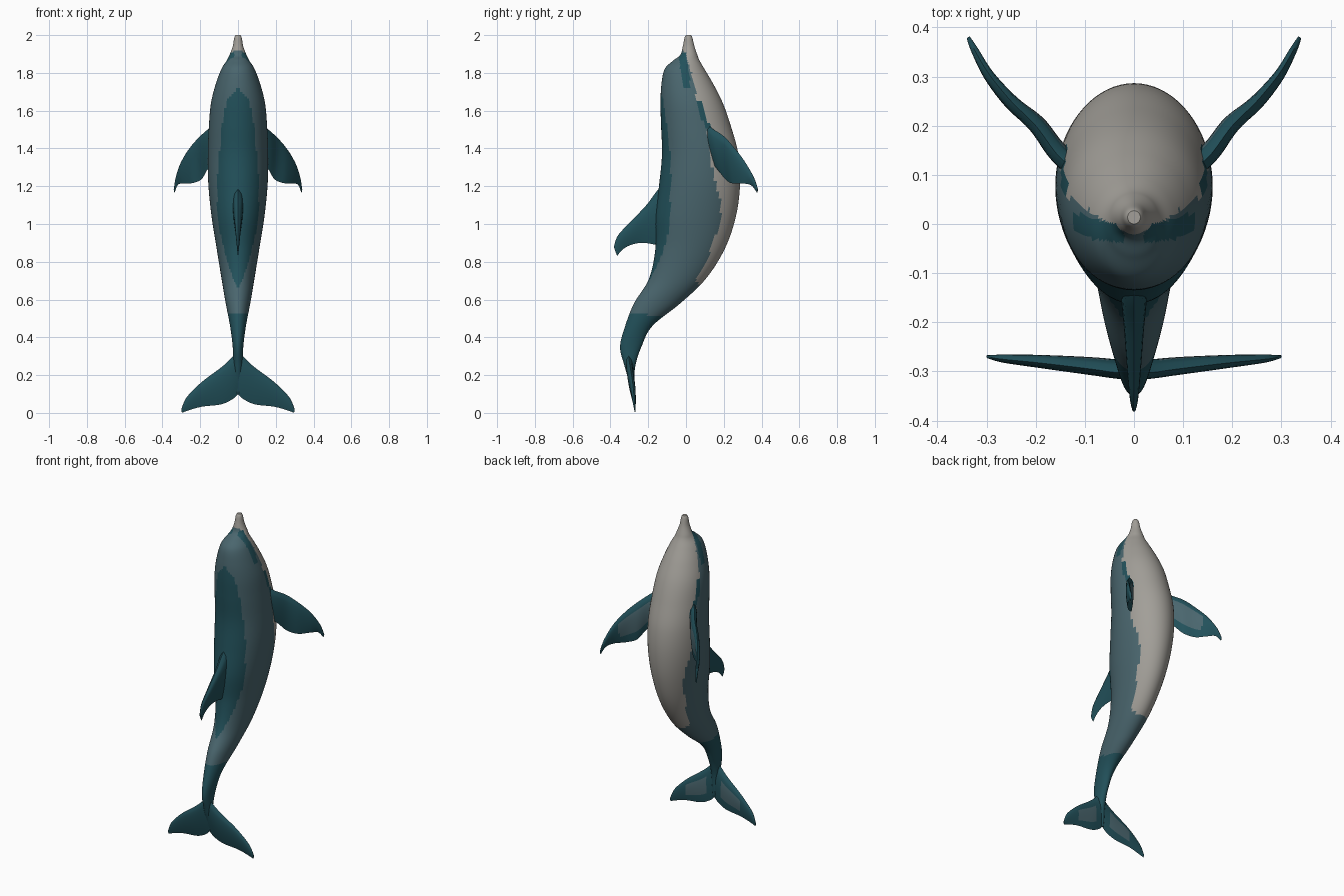
import bpy, bmesh, math
from mathutils import Vector

if "Cube" in bpy.data.objects:
    bpy.data.objects.remove(bpy.data.objects["Cube"])


def material(name, rgb):
    m = bpy.data.materials.new(name)
    m.diffuse_color = (*rgb, 1)
    m.use_nodes = True
    m.node_tree.nodes["Principled BSDF"].inputs["Base Color"].default_value = m.diffuse_color
    return m


MATS = [material("dark teal", (0.016, 0.082, 0.104)),
        material("grey teal", (0.068, 0.132, 0.155)),
        material("pale grey", (0.36, 0.345, 0.315))]
DARK, MID, PALE = 0, 1, 2


def smooth_rows(rows, steps):
    """Catmull-Rom interpolation through rows of numbers."""
    out = []
    for i in range(len(rows) - 1):
        a, b, c, d = (rows[max(i - 1, 0)], rows[i], rows[i + 1],
                      rows[min(i + 2, len(rows) - 1)])
        for s in range(steps):
            t = s / steps
            out.append([0.5 * (2 * q + (r - p) * t + (2 * p - 5 * q + 4 * r - w) * t * t
                               + (3 * q - p - 3 * r + w) * t ** 3)
                        for p, q, r, w in zip(a, b, c, d)])
    return out + [list(rows[-1])]


def lerp_table(table, z):
    """Value at z from a table sorted by falling z."""
    for (z0, v0), (z1, v1) in zip(table, table[1:]):
        if z1 <= z <= z0:
            return v0 + (v1 - v0) * (z0 - z) / (z0 - z1)
    return None


def loft(name, rings, paint, mirror=False):
    """Skin closed rings; paint(centre, row fraction, column fraction) picks a material."""
    bm = bmesh.new()
    vs = [[bm.verts.new(p) for p in r] for r in rings]
    n = len(rings[0])
    for i in range(len(vs) - 1):
        for j in range(n):
            k = (j + 1) % n
            f = bm.faces.new((vs[i][j], vs[i][k], vs[i + 1][k], vs[i + 1][j]))
            f.material_index = paint(f.calc_center_median(), i / len(vs), j / n)
    for end in (vs[0], vs[-1]):
        f = bm.faces.new(end)
        f.material_index = paint(f.calc_center_median(), 0, 0)
    bmesh.ops.recalc_face_normals(bm, faces=bm.faces)
    me = bpy.data.meshes.new(name)
    bm.to_mesh(me)
    bm.free()
    for m in MATS:
        me.materials.append(m)
    ob = bpy.data.objects.new(name, me)
    bpy.context.collection.objects.link(ob)
    bpy.context.view_layer.objects.active = ob
    ob.select_set(True)
    bpy.ops.object.shade_smooth_by_angle(angle=math.radians(50))
    ob.select_set(False)
    if mirror:
        ob.modifiers.new("mirror", 'MIRROR')
    return ob


def fin(name, sections, normal, paint, mirror=False):
    """Sections: leading xyz, trailing xyz, half thickness."""
    normal = Vector(normal).normalized()
    n, rings = 12, []
    for r in smooth_rows(sections, 6):
        lead, trail, th = Vector(r[:3]), Vector(r[3:6]), r[6]
        ring = []
        for j in range(2 * n):
            t = j / n if j <= n else 2 - j / n
            h = 2.6 * th * math.sqrt(t) * (1 - t)
            ring.append(lead.lerp(trail, t) + normal * (h if j < n else -h))
        rings.append(ring)
    return loft(name, rings, paint, mirror)


# Body: z, back y, belly y, half width
BODY = [(2.0, 0.0, 0.027, 0.013), (1.985, -0.008, 0.034, 0.02), (1.94, -0.017, 0.045, 0.028),
        (1.895, -0.03, 0.06, 0.045), (1.865, -0.068, 0.072, 0.06), (1.82, -0.113, 0.098, 0.088),
        (1.74, -0.13, 0.145, 0.118), (1.64, -0.135, 0.195, 0.143), (1.52, -0.132, 0.237, 0.154),
        (1.37, -0.127, 0.277, 0.16), (1.21, -0.142, 0.286, 0.157), (1.04, -0.162, 0.264, 0.14),
        (0.87, -0.162, 0.206, 0.113), (0.71, -0.196, 0.105, 0.087), (0.58, -0.275, -0.03, 0.065),
        (0.46, -0.322, -0.178, 0.042), (0.35, -0.349, -0.236, 0.028), (0.25, -0.326, -0.268, 0.024),
        (0.15, -0.297, -0.275, 0.014), (0.1, -0.288, -0.278, 0.006)]
CAPE = [(1.72, 0.0), (1.66, 0.06), (1.5, 0.088), (1.2, 0.113), (1.0, 0.105),
        (0.87, 0.075), (0.75, 0.04), (0.65, 0.0)]
BELLY = [(1.93, -0.02), (1.9, -0.005), (1.8, 0.03), (1.65, 0.06), (1.5, 0.115), (1.35, 0.125),
         (1.2, 0.165), (1.1, 0.185), (1.0, 0.18), (0.9, 0.14), (0.8, 0.11), (0.7, 0.05), (0.66, 0.1)]
EYE = [(1.91, -0.02), (1.8, -0.008), (1.72, 0.008)]
STREAK = [(1.65, 0.065), (1.55, 0.1), (1.44, 0.155)]


def paint_body(c, u, v):
    x, y, z = abs(c.x), c.y, c.z
    if z > 1.92:
        return PALE
    if z < 0.53 + 0.15 * min(0, -0.28 - y):
        return DARK
    for line, w in ((EYE, 0.02), (STREAK, 0.013)):
        m = lerp_table(line, z)
        if m is not None and abs(y - m) < w and x > 0.02:
            return DARK
    edge = lerp_table(BELLY, z)
    if edge is not None and y > edge:
        return PALE
    half = lerp_table(CAPE, z)
    if half is not None and x < half and y < 0:
        return DARK
    return MID


SIDES = 72
rings = []
for z, y0, y1, w in smooth_rows(BODY, 9):
    rings.append([(w * math.sin(2 * math.pi * j / SIDES),
                   (y0 + y1) / 2 - (y1 - y0) / 2 * math.cos(2 * math.pi * j / SIDES), z)
                  for j in range(SIDES)])
loft("body", rings, paint_body)

# Dorsal fin
fin("dorsal_fin", [(0, -0.09, 1.24, 0, -0.09, 0.87, 0.03),
                   (0, -0.15, 1.18, 0, -0.16, 0.89, 0.026),
                   (0, -0.21, 1.10, 0, -0.23, 0.90, 0.02),
                   (0, -0.30, 1.005, 0, -0.29, 0.89, 0.014),
                   (0, -0.36, 0.94, 0, -0.335, 0.865, 0.009),
                   (0, -0.382, 0.88, 0, -0.365, 0.83, 0.004)],
    (1, 0, 0), lambda c, u, v: DARK)


# Flippers, with a paler patch on the inner face
def paint_flipper(c, u, v):
    return MID if c.x < 0.27 and 0.6 < v < 0.88 and 0.1 < u < 0.6 else DARK


fin("flippers", [(0.11, 0.10, 1.54, 0.11, 0.12, 1.34, 0.022),
                 (0.155, 0.14, 1.505, 0.16, 0.165, 1.29, 0.02),
                 (0.20, 0.20, 1.465, 0.195, 0.21, 1.235, 0.018),
                 (0.25, 0.25, 1.41, 0.25, 0.245, 1.215, 0.015),
                 (0.295, 0.305, 1.34, 0.295, 0.295, 1.215, 0.011),
                 (0.325, 0.355, 1.255, 0.32, 0.345, 1.205, 0.008),
                 (0.338, 0.38, 1.185, 0.335, 0.376, 1.165, 0.004)],
    (0.75, -0.65, 0), paint_flipper, True)

# Tail flukes
fin("tail_flukes", [(0, -0.305, 0.33, 0, -0.284, 0.10, 0.018),
                    (0.04, -0.302, 0.285, 0.03, -0.282, 0.072, 0.018),
                    (0.09, -0.295, 0.24, 0.09, -0.278, 0.045, 0.017),
                    (0.19, -0.283, 0.165, 0.19, -0.274, 0.033, 0.013),
                    (0.27, -0.275, 0.085, 0.26, -0.272, 0.014, 0.008),
                    (0.30, -0.27, 0.02, 0.297, -0.27, 0.0, 0.003)],
    (0, -1, 0), lambda c, u, v: MID if 0.62 < v < 0.85 and 0.25 < u < 0.55 else DARK, True)
